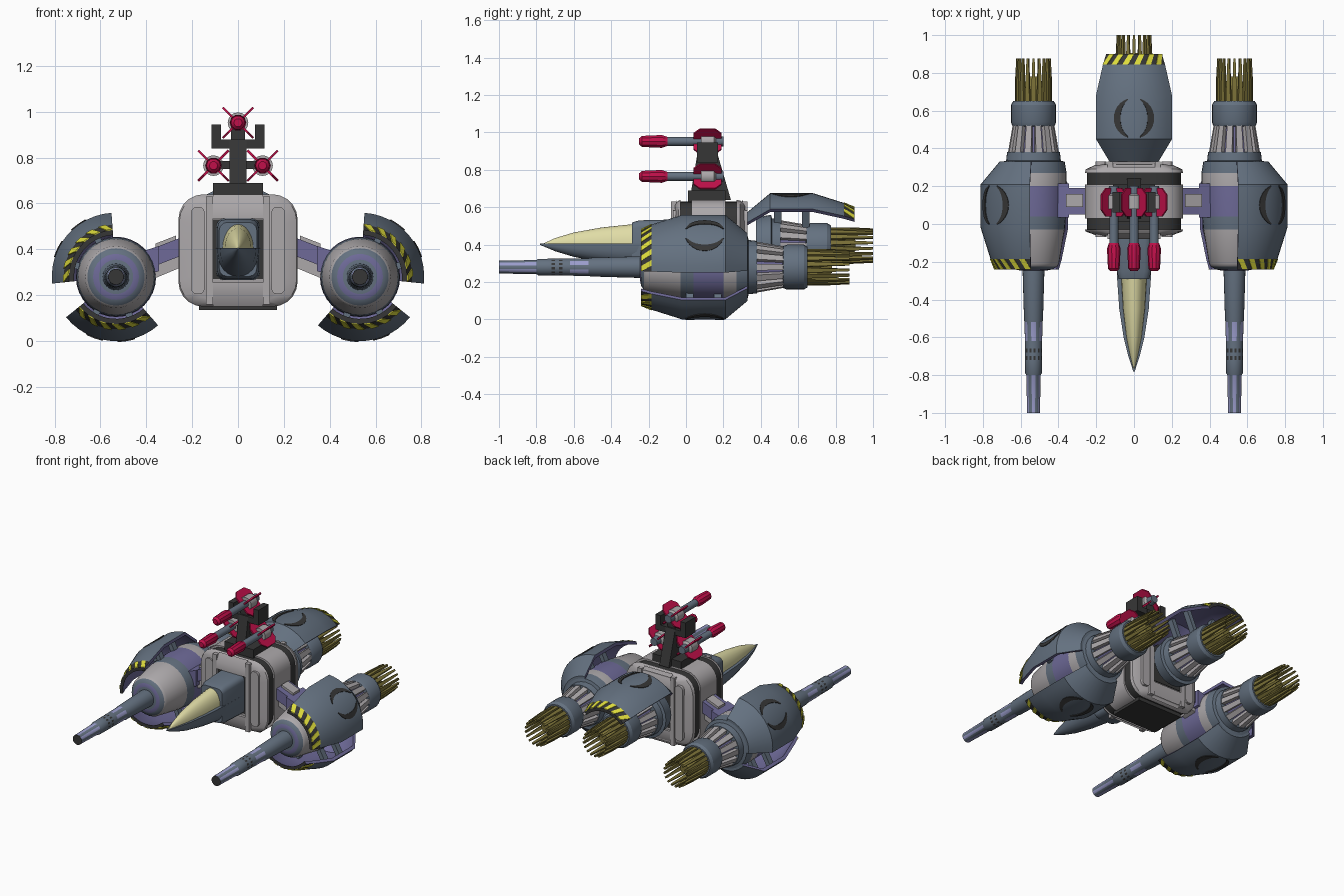
import bpy, bmesh, math
from mathutils import Vector
from math import sin, cos, radians, pi

if "Cube" in bpy.data.objects:
    bpy.data.objects.remove(bpy.data.objects["Cube"])

def colour(name, h):
    lin = lambda c: c / 12.92 if c <= .04045 else ((c + .055) / 1.055) ** 2.4
    m = bpy.data.materials.new(name)
    m.diffuse_color = [lin(int(h[i:i + 2], 16) / 255) for i in (0, 2, 4)] + [1]
    m.use_nodes = True
    m.node_tree.nodes["Principled BSDF"].inputs["Base Color"].default_value = m.diffuse_color
    return m

GREY, SLATE, BLACK = colour("light_grey", "ACA8AA"), colour("slate", "647180"), colour("black", "363636")
PURPLE, LAV, RED = colour("purple", "6E6A98"), colour("lavender", "9A9CCB"), colour("red", "C0104A")
CREAM, YELLOW, OLIVE = colour("cream", "E0DCA6"), colour("yellow", "DEDC3C"), colour("olive", "7C7238")

def loft(name, rings, mats, idx=None, caps=True, angle=30):
    """Skin closed rings of points; idx(ring, side) picks the material."""
    mats = mats if isinstance(mats, list) else [mats]
    bm = bmesh.new()
    vs = [[bm.verts.new(p) for p in r] for r in rings]
    n = len(rings[0])
    for i in range(len(vs) - 1):
        for j in range(n):
            k = (j + 1) % n
            f = bm.faces.new((vs[i][j], vs[i][k], vs[i + 1][k], vs[i + 1][j]))
            f.material_index = idx(i, j) if idx else 0
    if caps:
        for i, r in ((0, vs[0]), (len(vs) - 2, vs[-1])):
            bm.faces.new(r).material_index = idx(i, 0) if idx else 0
    bmesh.ops.recalc_face_normals(bm, faces=bm.faces)
    me = bpy.data.meshes.new(name)
    bm.to_mesh(me)
    bm.free()
    for m in mats:
        me.materials.append(m)
    for p in me.polygons:
        p.use_smooth = True
    me.set_sharp_from_angle(angle=radians(angle))
    ob = bpy.data.objects.new(name, me)
    bpy.context.collection.objects.link(ob)
    return ob

def lathe(name, prof, mats, cx=0, cz=0, seg=24, idx=None):
    return loft(name, [[(cx + r * cos(2 * pi * j / seg), y, cz + r * sin(2 * pi * j / seg))
                        for j in range(seg)] for y, r in prof], mats, idx)

def box(name, x0, x1, y0, y1, z0, z1, mat):
    return loft(name, [[(x0, y, z0), (x1, y, z0), (x1, y, z1), (x0, y, z1)] for y in (y0, y1)], mat)

def rrect(hw, hh, r, y, cz, n=5):
    return [(sx * (hw - r) + r * cos(a), y, cz + sz * (hh - r) + r * sin(a))
            for q, (sx, sz) in enumerate(((1, 1), (-1, 1), (-1, -1), (1, -1)))
            for a in [pi / 2 * (q + k / n) for k in range(n + 1)]]

# ---- central body with recessed bands
st = [(-.06, .20, .225, 0), (-.04, .255, .24, 0), (-.03, .26, .245, 0), (-.03, .25, .235, 1), (.03, .25, .235, 0),
      (.03, .26, .245, 0), (.21, .26, .245, 0), (.21, .25, .235, 1), (.27, .25, .235, 0),
      (.27, .26, .245, 0), (.29, .255, .24, 0), (.315, .20, .225, 0)]
loft("body", [rrect(w, h, .11, y, .395) for y, w, h, _ in st], [GREY, BLACK], lambda i, j: st[i][3])
box("belly_plate", -.17, .17, .0, .25, .135, .16, BLACK)
for end, ya, yb in (("front", -.08, -.05), ("rear", .30, .33)):
    for s in (-1, 1):
        box(end + "_rail", *sorted((s * .11, s * .14)), ya, yb, .16, .63, GREY)
        loft(end + "_cheek", [rrect(.03, .19, .025, y, .395, 3) for y in (ya + .01, yb)], GREY).location.x = s * .175
    box(end + "_recess_panel", -.11, .11, min(abs(ya), yb) * (1 if yb > 0 else -1) if yb > 0 else -.064, .32 if yb > 0 else -.05, .27, .53, BLACK)
    out = ya if yb < 0 else yb
    inn = yb if yb < 0 else ya
    for s in (-1, 1):   # sloped lintel and sill
        loft(end + "_lintel", [[(x, out, .395 + s * .14), (x, out, .395 + s * .19), (x, inn, .395 + s * .245),
                                (x, inn, .395 + s * .14)] for x in (-.11, .11)], GREY)

# ---- cockpit
N = 12
hull = [(-.78, .004, .006), (-.70, .03, .04), (-.60, .055, .07), (-.45, .078, .10), (-.28, .09, .125), (-.06, .095, .13)]
loft("cockpit_hull", [[(w * cos(pi * k / N), y, .405 - d * sin(pi * k / N) ** .8 if 0 < k < N else .405)
                       for k in range(N + 1)] for y, w, d in hull], SLATE)
can = [(-.765, .004, .005), (-.70, .02, .035), (-.60, .04, .065), (-.45, .058, .092), (-.28, .068, .11)]
loft("canopy", [[(w * cos(pi * k / N), y, .40 + h * sin(pi * k / N)) for k in range(N + 1)] for y, w, h in can], CREAM)
loft("cockpit_collar", [rrect(w, h, .035, y, .40, 3) for y, w, h in ((-.29, .082, .118), (-.25, .09, .13), (-.05, .095, .135))], SLATE)

# ---- engine: ring, ribs, nozzle and exhaust spikes
def polar(cx, cz, r, a, y, t=0):
    return Vector((cx + r * cos(a) - t * sin(a), y, cz + r * sin(a) + t * cos(a)))

def bar(name, cx, cz, a, ends, mat):
    """Bar along y at angle a; ends = (y, radius, half width, half depth)."""
    return loft(name, [[polar(cx, cz, r + d * p, a, y, w * q) for p, q in ((1, 1), (1, -1), (-1, -1), (-1, 1))]
                       for y, r, w, d in ends], mat)

def engine(name, cx, cz, dy):
    lathe(name + "_engine_ring", [(.25 + dy, .15), (.33 + dy, .165), (.335 + dy, .145), (.38 + dy, .14), (.38 + dy, .09)], SLATE, cx, cz)
    lathe(name + "_engine_core", [(.37 + dy, .105), (.53 + dy, .085)], PURPLE, cx, cz)
    lathe(name + "_nozzle", [(.515 + dy, .09), (.52 + dy, .112), (.54 + dy, .12), (.63 + dy, .12), (.65 + dy, .108), (.65 + dy, .08)], SLATE, cx, cz)
    lathe(name + "_exhaust_core", [(.64 + dy, .085), (.70 + dy, .075), (.78 + dy, .03)], OLIVE, cx, cz, 16)
    for k in range(14):
        bar(name + "_rib", cx, cz, 2 * pi * k / 14, [(.375 + dy, .122, .018, .014), (.525 + dy, .098, .015, .012)], GREY)
    for k in range(18):
        bar(name + "_exhaust_spike", cx, cz, 2 * pi * (k + .5) / 18,
            [(.645 + dy, .088, .013, .010), (.75 + dy, .09, .010, .008), (.875 + dy, .086, .006, .006)], OLIVE)

# ---- curved armour shells with hazard stripes and crescent vents
PROF = [(-.24, .205), (-.185, .228), (-.02, .28), (.21, .28), (.33, .18)]

def radius(y):
    for (a, ra), (b, rb) in zip(PROF, PROF[1:]):
        if y <= b:
            return ra + (rb - ra) * (y - a) / (b - a)
    return PROF[-1][1]

def shell(name, cx, cz, mid, fy=lambda y: y, inner=.16, half=46, n=12):
    ang = [radians(mid - half + 2 * half * k / n) for k in range(n + 1)]
    def idx(i, j):
        return (2 if i == 0 else 0) if j < n else 1
    loft(name + "_shell", [[polar(cx, cz, r, a, fy(y)) for a in ang] + [polar(cx, cz, r - .022, a, fy(y)) for a in ang[::-1]]
                           for y, r in PROF], [SLATE, PURPLE, BLACK], idx)
    for k in range(0, n - 1, 2):    # diagonal yellow stripes
        q = [(ang[k], -.24), (ang[k + 1], -.24), (ang[k + 2], -.185), (ang[k + 1], -.185)]
        loft(name + "_hazard_stripe", [[polar(cx, cz, radius(y) + o, a, fy(y)) for a, y in q] for o in (-.002, .004)], YELLOW)
    for s in (-1, 1):               # pair of crescent vents
        rings = []
        for k in range(13):
            t = radians(-72 + 12 * k)
            w = .004 + .032 * cos(t * 1.2)
            pts = [(s * r * cos(t), .1 + r * sin(t)) for r in (.108, .108 - w)]
            rings.append([polar(cx, cz, radius(y) + o, radians(mid) + u / .28, fy(y))
                          for (u, y), o in ((pts[0], -.003), (pts[0], .004), (pts[1], .004), (pts[1], -.003))])
        loft(name + "_crescent_vent", rings, BLACK)
        for y in (.02, .17):        # struts carrying the shell
            a = radians(mid + s * 24)
            loft(name + "_shell_strut", [[polar(cx, cz, r, a, fy(y + p), q) for p, q in
                 ((-.02, -.015), (.02, -.015), (.02, .015), (-.02, .015))] for r in (inner, .262)], SLATE)

engine("centre", 0, .395, .125)
shell("centre", 0, .395, 90, lambda y: .66 - y, .10)

# ---- side pods, guns and wing struts
pod = [(-.245, .05, 1), (-.245, .075, 2), (-.24, .10, 1), (-.225, .125, 0), (-.21, .135, 0), (-.03, .165, 1),
       (.04, .172, 2), (.20, .175, 0), (.27, .175, 1), (.33, .165, 1)]
gun = [(-1, .022), (-1, .034), (-.80, .038), (-.79, .044), (-.72, .045), (-.70, .045), (-.68, .045), (-.66, .045),
       (-.62, .046), (-.52, .047), (-.51, .050), (-.24, .058)]
def gun_idx(i, j):
    if i in (1, 8):
        return 1 if j % 4 in (1, 2) else 0
    return 2 if i == 0 or (i in (4, 6) and j % 2) else 0

for s, side in ((-1, "left"), (1, "right")):
    x, z = s * .532, .28
    lathe(side + "_pod", [p[:2] for p in pod], [GREY, SLATE, PURPLE], x, z, 32, lambda i, j: pod[i][2])
    lathe(side + "_gun", gun, [SLATE, LAV, BLACK], x, z, 24, gun_idx)
    engine(side, x, z, 0)
    shell(side + "_outer", x, z, 40 if s > 0 else 140)
    shell(side + "_lower", x, z, 275 if s > 0 else 265)
    def beam(name, xa, za, xb, zb, y0, y1, h, mat):
        loft(side + name, [[(s * xx, y0, zz - h), (s * xx, y1, zz - h), (s * xx, y1, zz + h), (s * xx, y0, zz + h)]
                           for xx, zz in ((xa, za), (xb, zb))], mat)
    beam("_wing_beam", .24, .415, .42, .345, .05, .19, .04, PURPLE)
    beam("_wing_plate", .27, .41, .36, .375, .09, .16, .05, GREY)
    beam("_wing_lower_beam", .24, .36, .42, .285, .07, .17, .035, GREY)
    beam("_wing_collar", .345, .36, .42, .335, .035, .215, .055, PURPLE)

# ---- missile launcher
box("launcher_base", -.11, .11, .01, .21, .625, .69, BLACK)
loft("launcher_mast", [[(x, .02, .64), (x, .24, .64), (x, .17, .88), (x, .06, .88)] for x in (-.036, .036)], BLACK)
box("launcher_crossbar", -.115, .115, .06, .17, .84, .88, BLACK)
box("launcher_saddle", -.03, .03, .07, .16, .87, .925, BLACK)
for s in (-1, 1):
    box("launcher_upright", *sorted((s * .075, s * .115)), .06, .17, .84, .945, BLACK)
    box("launcher_bracket", *sorted((s * .03, s * .08)), .08, .15, .75, .785, BLACK)
for mx, mz in ((0, .952), (-.107, .765), (.107, .765)):
    lathe("missile_body", [(-.11, .024), (.08, .024), (.08, .045), (.15, .045), (.16, .03), (.20, .026)],
          [SLATE, GREY], mx, mz, 16, lambda i, j: int(i in (1, 2, 3)))
    lathe("missile_nose", [(-.25, .018), (-.235, .031), (-.13, .036), (-.10, .026)], RED, mx, mz, 10)
    for k in range(4):
        a = pi / 4 + k * pi / 2
        loft("missile_fin", [[polar(mx, mz, r, a, y, t) for r, y in ((.02, .04), (.06, .04), (.094, .075), (.094, .155), (.06, .19), (.02, .19))]
                             for t in (-.005, .005)], RED)
